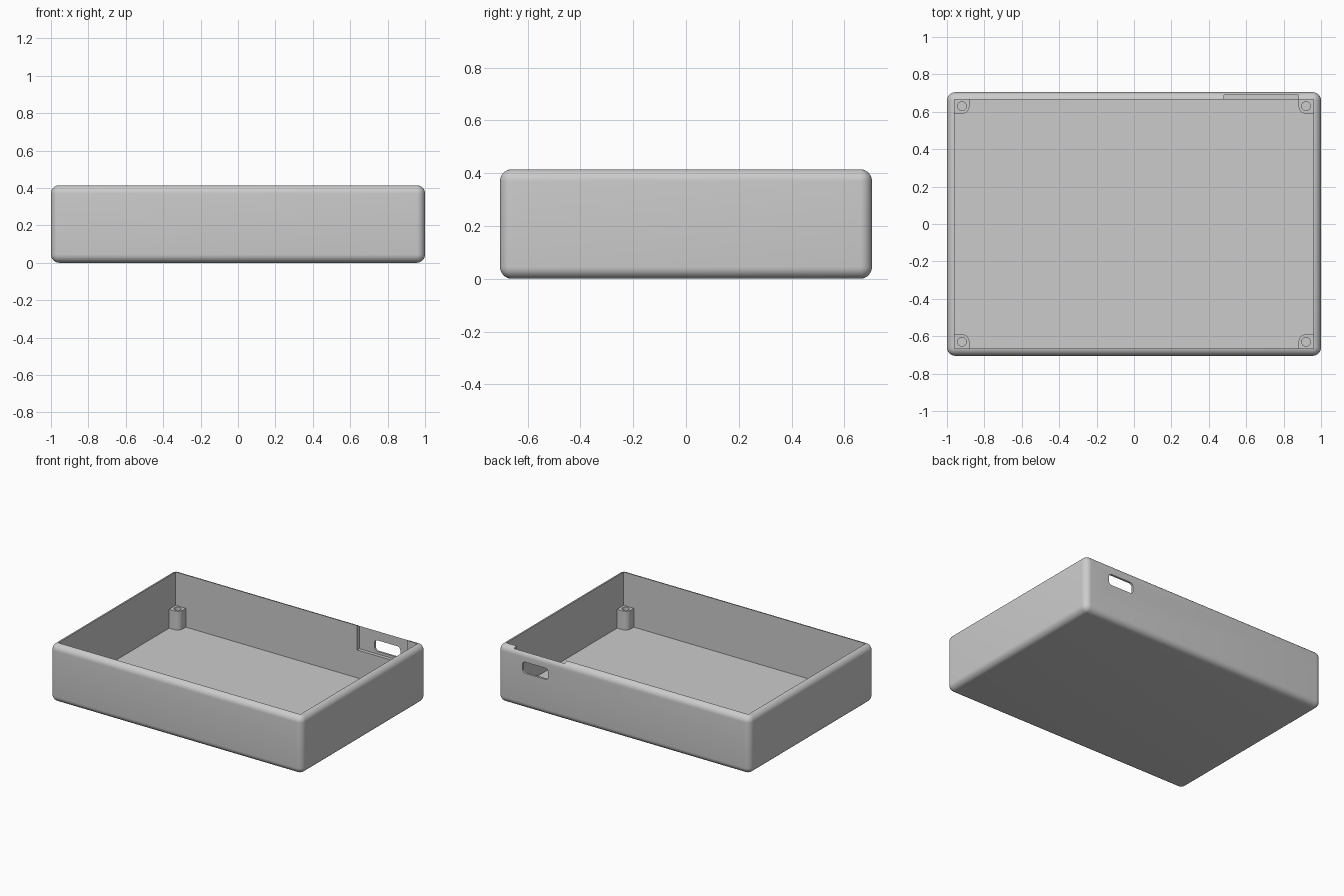
import bpy
import math

old = bpy.data.objects.get("Cube")
if old:
    bpy.data.objects.remove(old, do_unlink=True)

LENGTH, DEPTH, HEIGHT = 2.0, 1.41, 0.415
WALL, FLOOR, ROUND = 0.04, 0.04, 0.045
INNER_X, INNER_Y = LENGTH / 2 - WALL, DEPTH / 2 - WALL

grey = bpy.data.materials.new("light grey plastic")
grey.use_nodes = True
grey.diffuse_color = (0.6, 0.6, 0.6, 1)
grey.node_tree.nodes["Principled BSDF"].inputs["Base Color"].default_value = (0.6, 0.6, 0.6, 1)


def box(name, low, high):
    """Axis-aligned box between two corners."""
    bpy.ops.mesh.primitive_cube_add(size=1)
    obj = bpy.context.object
    obj.name = name
    obj.scale = [h - l for l, h in zip(low, high)]
    obj.location = [(l + h) / 2 for l, h in zip(low, high)]
    bpy.ops.object.transform_apply(location=True, rotation=True, scale=True)
    return obj


def prism(name, outline, bottom, top):
    """Straight extrusion of a counter-clockwise outline."""
    n = len(outline)
    verts = [(x, y, z) for z in (bottom, top) for x, y in outline]
    faces = [tuple(reversed(range(n))), tuple(range(n, 2 * n))]
    faces += [(i, (i + 1) % n, (i + 1) % n + n, i + n) for i in range(n)]
    mesh = bpy.data.meshes.new(name)
    mesh.from_pydata(verts, [], faces)
    obj = bpy.data.objects.new(name, mesh)
    bpy.context.collection.objects.link(obj)
    return obj


def apply(obj, mod):
    bpy.ops.object.select_all(action="DESELECT")
    bpy.context.view_layer.objects.active = obj
    obj.select_set(True)
    bpy.ops.object.modifier_apply(modifier=mod.name)


def bevel(obj, width, segments, axis=None):
    """Round all edges, or only those running along one axis."""
    mod = obj.modifiers.new("round", "BEVEL")
    mod.width, mod.segments = width, segments
    if axis is not None:
        mod.limit_method = "WEIGHT"
        weights = obj.data.attributes.new("bevel_weight_edge", "FLOAT", "EDGE")
        verts = obj.data.vertices
        for edge in obj.data.edges:
            a, b = (verts[i].co for i in edge.vertices)
            weights.data[edge.index].value = float(abs(a[axis] - b[axis]) > 0.001)
    apply(obj, mod)


def cut(obj, cutter):
    mod = obj.modifiers.new("cut", "BOOLEAN")
    mod.operation, mod.solver, mod.object = "DIFFERENCE", "EXACT", cutter
    apply(obj, mod)
    bpy.data.objects.remove(cutter, do_unlink=True)


def finish(obj):
    obj.data.materials.clear()
    obj.data.materials.append(grey)
    bpy.ops.object.select_all(action="DESELECT")
    bpy.context.view_layer.objects.active = obj
    obj.select_set(True)
    bpy.ops.object.shade_smooth_by_angle(angle=math.radians(30))


# Rounded tray with a sharp-cornered cavity
tray = box("tray", (-LENGTH / 2, -DEPTH / 2, 0), (LENGTH / 2, DEPTH / 2, HEIGHT))
bevel(tray, ROUND, 8)
cut(tray, box("cavity", (-INNER_X, -INNER_Y, FLOOR), (INNER_X, INNER_Y, 0.6)))

# Thinned pocket inside the back wall, open at the rim
cut(tray, box("pocket", (0.48, INNER_Y - 0.05, 0.24), (0.88, 0.69, 0.6)))

# Rounded connector slot through the back wall
slot = box("slot", (0.6, 0.6, 0.258), (0.805, 0.8, 0.338))
bevel(slot, 0.025, 6, axis=1)
cut(tray, slot)
finish(tray)

# Screw posts in the four corners, rounded on the inward side
POST_X, POST_Y, POST_R, POST_TOP = 0.92, 0.63, 0.04, 0.175
OVERLAP = 0.01
for side_x, x_name in ((-1, "right"), (1, "left")):
    for side_y, y_name in ((-1, "front"), (1, "back")):
        far_x, far_y = INNER_X + OVERLAP, INNER_Y + OVERLAP
        outline = [(POST_X - POST_R, far_y)]
        for i in range(13):
            a = math.pi + i / 12 * math.pi / 2
            outline.append((POST_X + POST_R * math.cos(a), POST_Y + POST_R * math.sin(a)))
        outline += [(far_x, POST_Y - POST_R), (far_x, far_y)]
        outline = [(x * side_x, y * side_y) for x, y in outline]
        if side_x * side_y < 0:
            outline.reverse()
        post = prism(f"{y_name}_{x_name}_post", outline, FLOOR - OVERLAP, POST_TOP)
        circle = [(side_x * POST_X + 0.024 * math.cos(math.tau * i / 24),
                   side_y * POST_Y + 0.024 * math.sin(math.tau * i / 24)) for i in range(24)]
        cut(post, prism("screw_hole", circle, FLOOR + 0.005, 0.3))
        finish(post)
